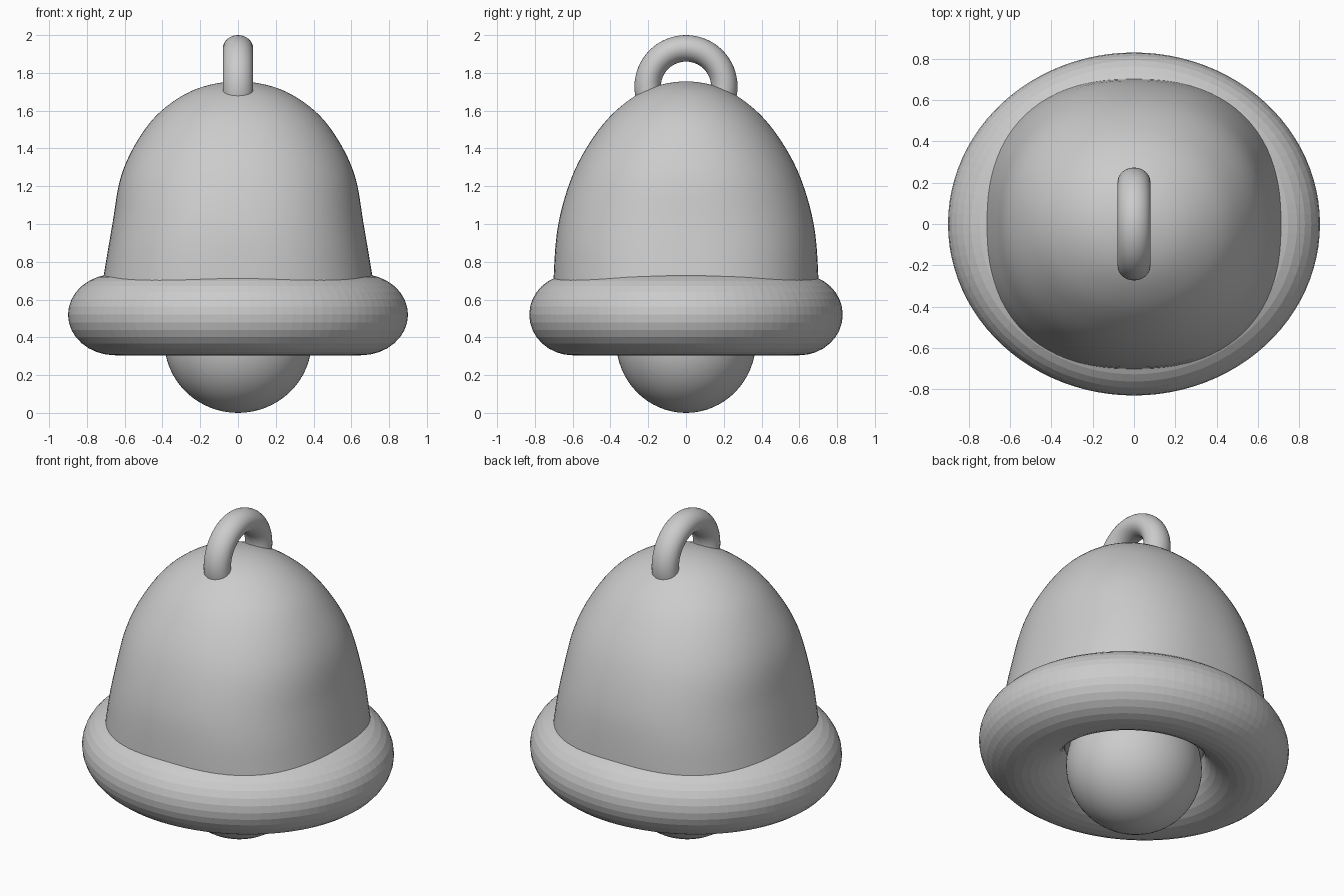
import bpy, bmesh
from math import sin, cos, pi, copysign

if "Cube" in bpy.data.objects:
    bpy.data.objects.remove(bpy.data.objects["Cube"])


def torus(name, loc, R, r, scale, seg, rot=(0, 0, 0)):
    bpy.ops.mesh.primitive_torus_add(major_radius=R, minor_radius=r, location=loc, rotation=rot,
                                     major_segments=seg[0], minor_segments=seg[1])
    ob = bpy.context.object
    ob.name = name
    ob.scale = scale
    return ob


def catmull(p, i, t):
    a, b, c, d = p[i - 1], p[i], p[i + 1], p[i + 2]
    return [0.5 * (2 * B + (C - A) * t + (2 * A - 5 * B + 4 * C - D) * t * t
                   + (3 * B - A - 3 * C + D) * t ** 3) for A, B, C, D in zip(a, b, c, d)]


# Bell body: loft of rounded-square rings, (half width x, half width y, z)
rows = [(0.79, 0.70, 0.27), (0.75, 0.70, 0.50), (0.71, 0.70, 0.735), (0.665, 0.676, 1.0),
        (0.62, 0.604, 1.25), (0.53, 0.50, 1.445), (0.405, 0.371, 1.60), (0.22, 0.20, 1.715),
        (0, 0, 1.755), (-0.22, -0.20, 1.715)]
SEG, STEPS = 96, 6
bm = bmesh.new()
rings = []
for i in range(1, len(rows) - 2):
    for s in range(STEPS):
        rx, ry, z = catmull(rows, i, s / STEPS)
        n = 2 + 0.35 * min(1, max(0, (1.755 - z) / 0.9))
        ring = []
        for k in range(SEG):
            c, d = cos(2 * pi * k / SEG), sin(2 * pi * k / SEG)
            f = (abs(c) ** n + abs(d) ** n) ** (-1 / n)
            ring.append(bm.verts.new((rx * c * f, ry * d * f, z)))
        rings.append(ring)
for a, b in zip(rings, rings[1:]):
    for k in range(SEG):
        j = (k + 1) % SEG
        bm.faces.new((a[k], a[j], b[j], b[k]))
top = bm.verts.new((0, 0, 1.755))
for k in range(SEG):
    bm.faces.new((rings[-1][k], rings[-1][(k + 1) % SEG], top))
bm.faces.new(rings[0][::-1])
bmesh.ops.recalc_face_normals(bm, faces=bm.faces)
me = bpy.data.meshes.new("bell_body")
bm.to_mesh(me)
bm.free()
for p in me.polygons:
    p.use_smooth = len(p.vertices) < 5
bpy.context.collection.objects.link(bpy.data.objects.new("bell_body", me))

# Thick faceted rim
torus("bell_rim", (0, 0, 0.52), 0.65, 0.25, (1, 0.922, 0.86), (96, 32))

# Hanging loop on top, standing in the y-z plane
torus("hanging_loop", (0, 0, 1.727), 0.203, 0.07, (1, 1, 1.14), (64, 32), (0, pi / 2, 0))
bpy.ops.object.shade_smooth()

# Clapper ball
bpy.ops.mesh.primitive_uv_sphere_add(segments=64, ring_count=32, radius=1, location=(0, 0, 0.38))
ball = bpy.context.object
ball.name = "clapper"
ball.scale = (0.39, 0.37, 0.38)
bpy.ops.object.shade_smooth()
